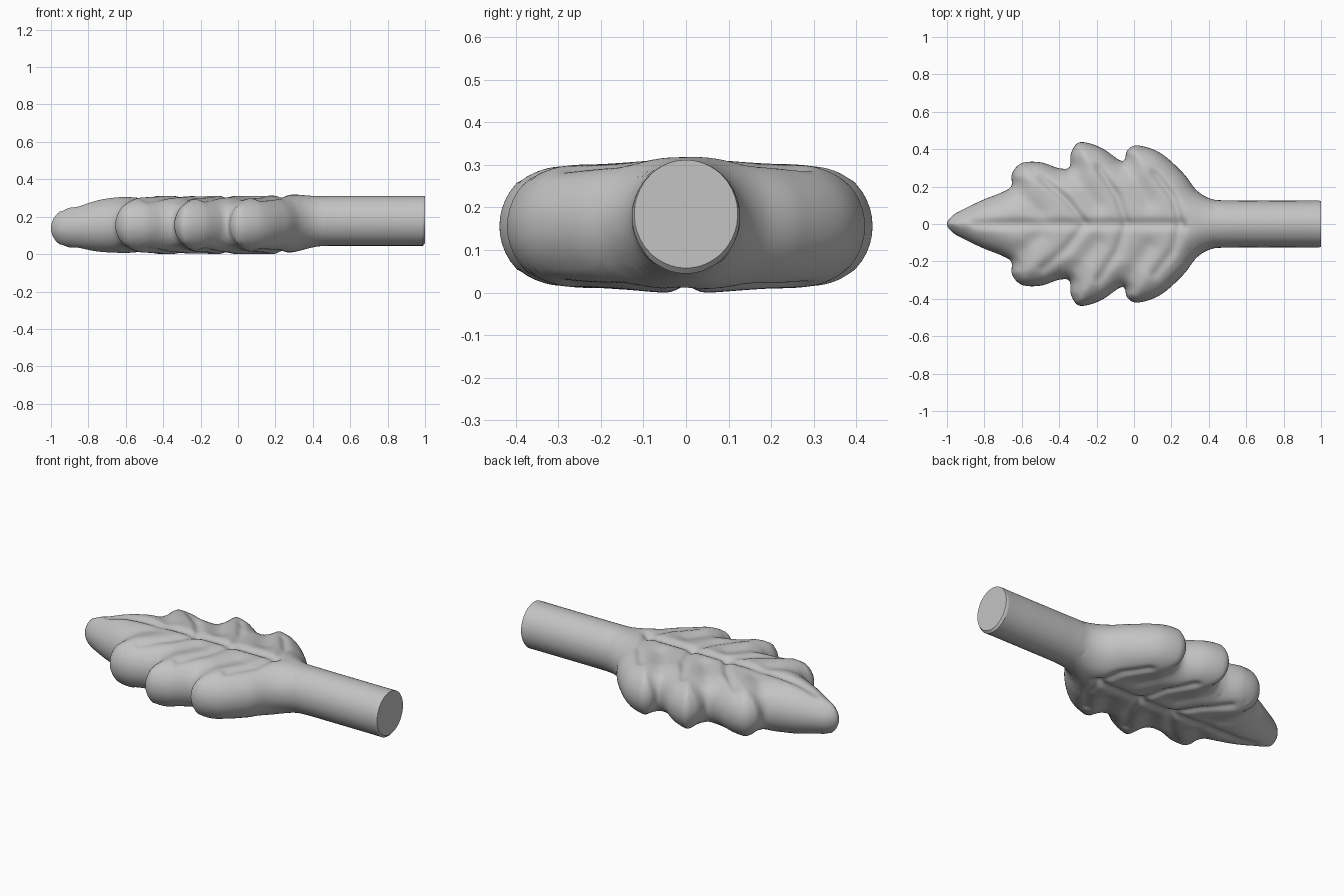
import bpy, bmesh, math
from mathutils import Vector, kdtree, geometry

cube = bpy.data.objects.get("Cube")
if cube:
    bpy.data.objects.remove(cube)

# Half outline from leaf tip, over three lobes, to beyond the stem end
HALF = [(-1, 0), (-.97, .045), (-.9, .085), (-.8, .132), (-.7, .172), (-.655, .205),
        (-.652, .27), (-.6, .325), (-.5, .33), (-.4, .298), (-.345, .305),
        (-.336, .38), (-.29, .437), (-.18, .41), (-.08, .343), (-.05, .345),
        (-.035, .395), (.02, .42), (.14, .38), (.26, .275), (.335, .18), (.41, .135),
        (.5, .126), (.7, .125), (.9, .125), (1.1, .125), (1.25, .1), (1.3, 0)]
VEINS = [[(.25, 0), (.21, .14), (.11, .27)],
         [(-.04, 0), (-.09, .15), (-.19, .3)],
         [(-.26, 0), (-.36, .13), (-.49, .24)]]
VALLEYS = [[(-.35, .3), (-.2, .1)], [(-.06, .34), (.08, .12)], [(-.66, .2), (-.5, .06)]]
STEP = .012


def spline(points, spacing):
    """Closed Catmull-Rom curve with roughly even samples."""
    pts = [Vector(p) for p in points]
    out = []
    for i in range(len(pts)):
        a, b, c, d = (pts[(i + k) % len(pts)] for k in (-1, 0, 1, 2))
        n = max(3, round((c - b).length / spacing))
        for k in range(n):
            t = k / n
            out.append(.5 * (2 * b + (c - a) * t + (2 * a - 5 * b + 4 * c - d) * t ** 2
                             + (3 * b - a - 3 * c + d) * t ** 3))
    return out


def blend(x, lo, hi):
    t = min(1, max(0, (x - lo) / (hi - lo)))
    return t * t * (3 - 2 * t)


def path_distance(p, path):
    best = 9
    for a, b in zip(path, path[1:]):
        a, b = Vector(a), Vector(b)
        t = min(1, max(0, (p - a).dot(b - a) / (b - a).length_squared))
        best = min(best, (p - a - (b - a) * t).length)
    return best


def groove(p, path, width, depth):
    return depth * math.exp(-(path_distance(p, path) / width) ** 2)


closed = HALF + [(x, -y) for x, y in reversed(HALF[1:-1])]
fine = spline(closed, .003)
rim = spline(closed, STEP)
tree = kdtree.KDTree(len(fine))
for i, p in enumerate(fine):
    tree.insert(p.to_3d(), i)
tree.balance()


def inside_distance(p):
    co, i, d = tree.find(p.to_3d())
    tangent = fine[(i + 1) % len(fine)] - fine[i - 1]
    # the outline runs clockwise, so the inside lies to the right
    side = tangent.x * (p.y - co.y) - tangent.y * (p.x - co.x)
    return d if side < 0 else -d


def middle(x):
    return .14 + .017 * blend(x, -1, -.6) + .022 * blend(x, .15, .5)


def height(p, d):
    stem = blend(p.x, .25, .45)
    radius = .145 - .02 * stem
    t = min(1, max(0, d) / radius)
    h = (.146 - .012 * stem) * (.82 + .18 * blend(p.x, -1, -.7)) * math.sqrt(t * (2 - t))
    q = Vector((p.x, abs(p.y)))
    leaf = (1 - stem) * blend(d, .02, .1)
    # Slight swelling beside the midrib, then the pressed-in veins
    h += leaf * .012 * math.exp(-(q.y / .14) ** 2) * blend(p.x, -.8, -.4)
    h -= leaf * groove(q, [(-.86, 0), (.26, 0)], .02, .022)
    h -= leaf * sum(groove(q, v, .018, .02) for v in VEINS)
    h -= leaf * sum(groove(q, v, .045, .016) for v in VALLEYS)
    return h


# Flat point layout: rim, closely spaced inset rings, inner grid
points = list(rim)
for inset in (.0015, .006, .014, .025):
    for i, p in enumerate(rim):
        tangent = (rim[(i + 1) % len(rim)] - rim[i - 1]).normalized()
        q = p + Vector((tangent.y, -tangent.x)) * inset
        if inside_distance(q) > inset * .9:
            points.append(q)
for i in range(int(2.3 / STEP)):
    for j in range(-37, 38):
        q = Vector((-1 + i * STEP, j * STEP))
        if inside_distance(q) > .034:
            points.append(q)
flat = geometry.delaunay_2d_cdt(points, [], [list(range(len(rim)))], 1, 1e-6)

# Upper skin
bm = bmesh.new()
top = [bm.verts.new((p.x, p.y, 0)) for p in flat[0]]
for f in flat[2]:
    bm.faces.new([top[i] for i in f])
bm.verts.index_update()
bmesh.ops.delete(bm, geom=[v for v in bm.verts if not v.link_faces], context='VERTS')
soft = []
for v in bm.verts:
    if not v.is_boundary:
        d = inside_distance(v.co.xy)
        v.co.z = height(v.co.xy, d)
        if d > .045:
            soft.append(v)
for _ in range(3):
    bmesh.ops.smooth_vert(bm, verts=soft, factor=.5, use_axis_z=True)

# Lower skin shares the rim with the upper one
upper_faces = list(bm.faces)
upper_verts = list(bm.verts)
twin = {v: v if v.is_boundary else bm.verts.new((v.co.x, v.co.y, -v.co.z)) for v in upper_verts}
for f in upper_faces:
    bm.faces.new([twin[v] for v in reversed(f.verts)])
for v in bm.verts:
    v.co.z += middle(v.co.x)

# Cut the stem square and close it with a narrow chamfer
bmesh.ops.bisect_plane(bm, geom=bm.verts[:] + bm.edges[:] + bm.faces[:], dist=1e-5,
                       plane_co=(.988, 0, 0), plane_no=(1, 0, 0), clear_outer=True)
ring = [e for e in bm.edges if e.is_boundary]
extruded = bmesh.ops.extrude_edge_only(bm, edges=ring)["geom"]
for v in [g for g in extruded if isinstance(g, bmesh.types.BMVert)]:
    v.co = (1, v.co.y * .96, .31 + (v.co.z - .31) * .95)
bmesh.ops.contextual_create(bm, geom=[g for g in extruded if isinstance(g, bmesh.types.BMEdge)])
bmesh.ops.recalc_face_normals(bm, faces=bm.faces[:])
lowest = min(v.co.z for v in bm.verts)
bmesh.ops.translate(bm, verts=bm.verts[:], vec=(0, 0, -lowest))

mesh = bpy.data.meshes.new("leaf_with_stem")
bm.to_mesh(mesh)
bm.free()
leaf = bpy.data.objects.new("leaf_with_stem", mesh)
bpy.context.collection.objects.link(leaf)

grey = bpy.data.materials.new("plain_grey")
grey.use_nodes = True
grey.diffuse_color = (.55, .55, .55, 1)
grey.node_tree.nodes["Principled BSDF"].inputs["Base Color"].default_value = (.55, .55, .55, 1)
mesh.materials.append(grey)

bpy.ops.object.select_all(action='DESELECT')
leaf.select_set(True)
bpy.context.view_layer.objects.active = leaf
bpy.ops.object.shade_smooth_by_angle(angle=math.radians(40))
